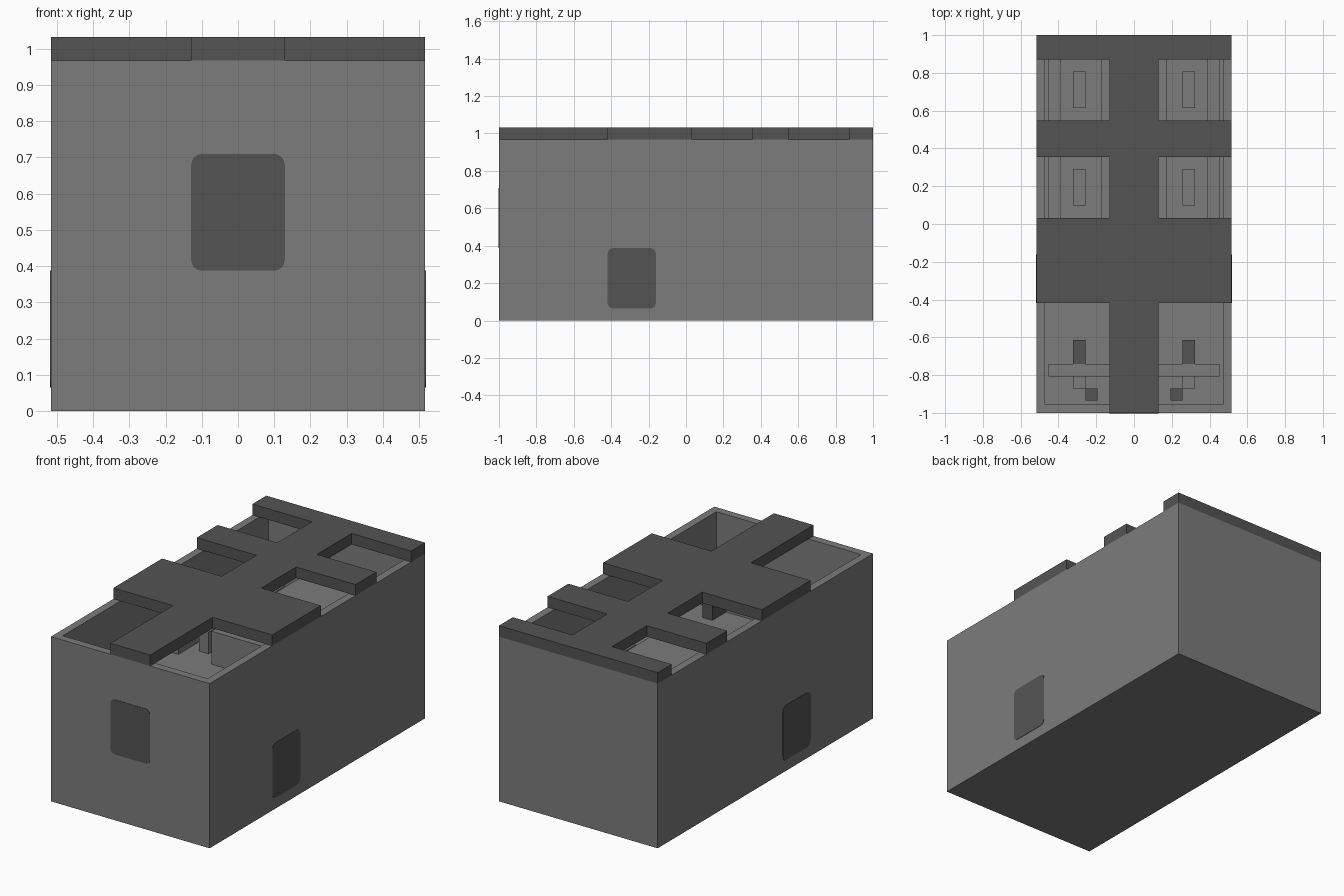
import bpy, bmesh
from mathutils import Vector

if "Cube" in bpy.data.objects:
    bpy.data.objects.remove(bpy.data.objects["Cube"], do_unlink=True)

U = 2 / 31            # one grid module
HX, HY = 8 * U, 1.0   # half width, half length
RIM = 15 * U          # top of the walls
FLOOR = 8 * U         # floor of the hollow


def material(name, value):
    m = bpy.data.materials.new(name)
    m.use_nodes = True
    colour = (value, value, value, 1)
    m.diffuse_color = colour
    bsdf = m.node_tree.nodes["Principled BSDF"]
    bsdf.inputs["Base Color"].default_value = colour
    bsdf.inputs["Roughness"].default_value = 0.8
    return m


GREY = material("mid grey", 0.2)
DARK = material("dark grey", 0.088)


def finish(name, bm, mat):
    bmesh.ops.recalc_face_normals(bm, faces=bm.faces)
    mesh = bpy.data.meshes.new(name)
    bm.to_mesh(mesh)
    bm.free()
    mesh.materials.append(mat)
    obj = bpy.data.objects.new(name, mesh)
    bpy.context.collection.objects.link(obj)
    return obj


def make_box(bm, lo, hi):
    lo, hi = Vector(lo), Vector(hi)
    verts = bmesh.ops.create_cube(bm, size=1)["verts"]
    for v in verts:
        v.co = Vector((lo[i] + (v.co[i] + 0.5) * (hi[i] - lo[i]) for i in range(3)))


def box(name, lo, hi, mat):
    bm = bmesh.new()
    make_box(bm, lo, hi)
    return finish(name, bm, mat)


# Hollow body: the top face is inset by the wall thickness and pushed down
bm = bmesh.new()
make_box(bm, (-HX, -HY, 0), (HX, HY, RIM))
bm.normal_update()
top = max(bm.faces, key=lambda f: f.calc_center_median().z)
bmesh.ops.inset_region(bm, faces=[top], thickness=U)
well = bmesh.ops.extrude_discrete_faces(bm, faces=[top])["faces"][0]
for v in well.verts:
    v.co.z = FLOOR
finish("hollow_body", bm, GREY)

# Lid: a central spine with cross arms, drawn as half an outline and mirrored
arms = [(9, 16), (21, 24), (29, 31)]
half = [(2 * U, -HY)]
for start, end in arms:
    y0, y1 = start * U - HY, end * U - HY
    half += [(2 * U, y0), (HX, y0), (HX, y1)]
    if end < 31:
        half.append((2 * U, y1))
outline = half + [(-x, y) for x, y in reversed(half)]
bm = bmesh.new()
face = bm.faces.new([bm.verts.new((x, y, RIM)) for x, y in outline])
raised = bmesh.ops.extrude_face_region(bm, geom=[face])["geom"]
bmesh.ops.translate(bm, vec=(0, 0, U),
                    verts=[g for g in raised if isinstance(g, bmesh.types.BMVert)])
finish("slotted_lid", bm, DARK)


# Thin access panels with rounded corners
def panel(name, lo, hi, axis):
    bm = bmesh.new()
    make_box(bm, lo, hi)
    corners = [e for e in bm.edges
               if abs((e.verts[0].co - e.verts[1].co)[axis]) > 0.001]
    bmesh.ops.bevel(bm, geom=corners, offset=0.03, segments=4,
                    profile=0.5, affect='EDGES')
    finish(name, bm, DARK)


T = 0.002
panel("front_panel", (-2 * U, -HY - T, 6 * U), (2 * U, -HY + T, 11 * U), 1)
for side, s in (("left", 1), ("right", -1)):
    panel(side + "_panel", (s * HX - T, -0.419, U), (s * HX + T, -0.161, 6 * U), 0)

# Inner fittings below the lid
box("centre_block", (-0.172, 0, FLOOR), (0.172, HY - U, 11 * U), GREY)
box("front_crossbeam", (-7 * U, 3 * U - HY, FLOOR), (7 * U, 4 * U - HY, 10 * U), GREY)


def fitting(name, s, x0, x1, y0, y1, z0, z1, mat):
    xs = sorted((s * x0, s * x1))
    box(name, (xs[0], y0, z0), (xs[1], y1, z1), mat)


for side, s in (("left", 1), ("right", -1)):
    fitting(side + "_ledge", s, 6 * U, 7 * U, 0, HY - U, FLOOR, 10 * U, GREY)
    fitting(side + "_lever", s, 4 * U, 5 * U, 4 * U - HY, 6 * U - HY,
            FLOOR, 10 * U, DARK)
    fitting(side + "_lever_foot", s, 3 * U, 4 * U, U - HY, 2 * U - HY,
            FLOOR, 9 * U, DARK)
    fitting(side + "_lever_link", s, 4 * U, 5 * U, 2 * U - HY, 3 * U - HY,
            FLOOR, 9 * U, GREY)
    for place, start in (("middle", 17), ("rear", 25)):
        fitting(side + "_" + place + "_block", s, 4 * U, 5 * U,
                start * U - HY, (start + 3) * U - HY, FLOOR, 10 * U, GREY)
